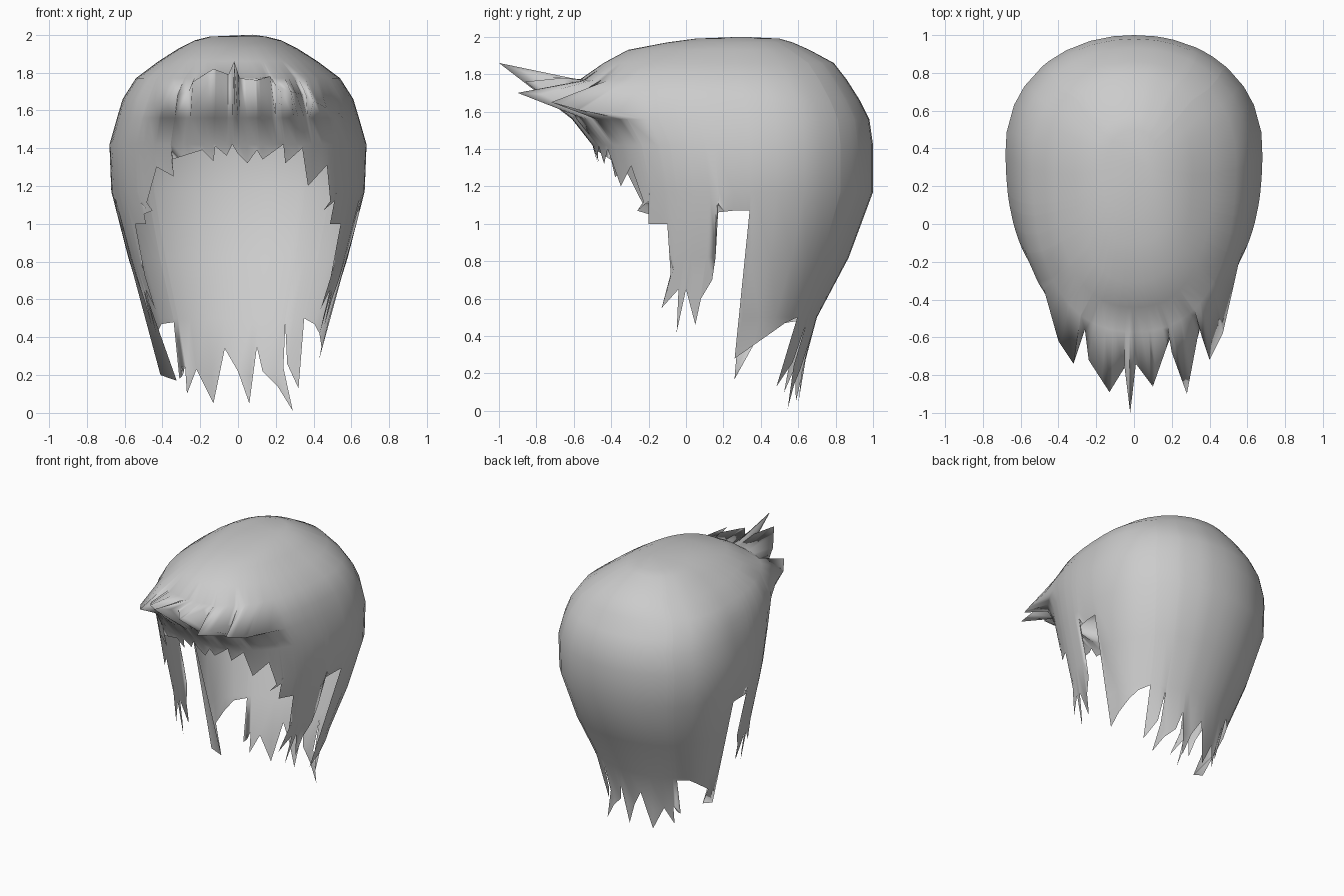
import bpy, bmesh, math
from mathutils import Vector

if "Cube" in bpy.data.objects:
    bpy.data.objects.remove(bpy.data.objects["Cube"])

mat = bpy.data.materials.new("hair grey")
mat.use_nodes = True
GREY = (0.6, 0.6, 0.6, 1)
mat.diffuse_color = GREY
mat.node_tree.nodes["Principled BSDF"].inputs["Base Color"].default_value = GREY

# Horizontal sections: height, half width, front y, widest y, back y
RINGS = [(1.99, .15, .05, .3, .5), (1.97, .23, -.1, .3, .57), (1.93, .31, -.31, .3, .66),
         (1.86, .42, -.44, .32, .79), (1.77, .54, -.57, .35, .86), (1.66, .61, -.61, .38, .93),
         (1.56, .64, -.61, .4, .98), (1.42, .68, -.5, .4, 1.0), (1.17, .67, -.43, .4, 1.0),
         (.82, .58, -.43, .38, .87), (.5, .48, -.5, .34, .7), (.2, .41, -.56, .28, .62),
         (0, .37, -.57, .27, .6)]
BRIM_ROW = 5
FRONT_POWER, BACK_POWER = 2.4, 2.1


def section(z):
    for a, b in zip(RINGS, RINGS[1:]):
        if z >= b[0]:
            t = (a[0] - z) / (a[0] - b[0])
            return [p + (q - p) * t for p, q in zip(a[1:], b[1:])]
    return RINGS[-1][1:]


def shell_point(phi, z):
    """Point on the hair surface; phi is 0 at the front, 90 degrees at +x."""
    w, yf, yc, yb = section(z)
    s, c = math.sin(phi), math.cos(phi)
    e = 2 / (FRONT_POWER if c > 0 else BACK_POWER)
    d = abs(c) ** e
    y = yc - d * (yc - yf) if c > 0 else yc + d * (yb - yc)
    return Vector((math.copysign(abs(s) ** e, s) * w, y, z))


def angle(kind, v, z):
    """Angle at which the surface passes x = v (front, back) or y = v (side)."""
    w, yf, yc, yb = section(z)
    if kind == "s":
        u = (yc - v) / (yc - yf) if v < yc else (yc - v) / (yb - yc)
        power = FRONT_POWER if v < yc else BACK_POWER
    else:
        u = v / w
        power = FRONT_POWER if kind == "f" else BACK_POWER
    u = max(-1, min(1, u))
    u = math.copysign(abs(u) ** (power / 2), u)
    if kind == "s":
        return math.acos(u)
    return math.asin(u) if kind == "f" else math.pi - math.asin(u)


# Jagged lower edge: front fringe, side strand, notch, back curtain
# (region, x or y, height, optional outward lean of the tip in x)
SIDE = [("s", -.26, 1.07), ("s", -.2, 1.12), ("s", -.2, 1.0), ("s", -.1, 1.0), ("s", -.08, .7),
        ("s", -.13, .55), ("s", -.04, .65), ("s", -.05, .42), ("s", .0, .65), ("s", .05, .46),
        ("s", .08, .6), ("s", .14, .7), ("s", .16, 1.06), ("s", .25, 1.07), ("s", .34, 1.07)]
CURTAIN = [("s", .36, .35), ("s", .46, .42), ("s", .53, .47)]
LEFT = [("f", .0, 1.37), ("f", .05, 1.32), ("f", .1, 1.39), ("f", .13, 1.34), ("f", .24, 1.42),
        ("f", .25, 1.32), ("f", .34, 1.4), ("f", .37, 1.2), ("f", .47, 1.31), ("f", .49, 1.1),
        ("f", .52, 1.16)] + SIDE + [("s", .26, .28)] + CURTAIN + [
        ("b", .35, .5), ("b", .32, .13), ("b", .26, .26), ("b", .25, .47), ("b", .24, .24),
        ("b", .22, .01, .07), ("b", .19, .14, .02), ("b", .13, .22), ("b", .1, .35),
        ("b", .06, .05)]
RIGHT = [("f", .03, 1.42), ("f", .06, 1.36), ("f", .12, 1.41), ("f", .13, 1.33), ("f", .19, 1.39),
         ("f", .35, 1.34), ("f", .34, 1.25), ("f", .43, 1.3), ("f", .48, 1.12), ("f", .5, 1.05)
         ] + SIDE + [("s", .26, .17, -.08)] + CURTAIN + [
         ("b", .34, .48), ("b", .31, .18), ("b", .28, .25), ("b", .27, .1), ("b", .22, .23),
         ("b", .13, .05), ("b", .07, .34), ("b", .0, .22)]


def columns(keys, side):
    """Angle and lowest point of each column of the shell, on one side."""
    out, last = [], -1
    for kind, v, z, *lean in keys:
        a = angle(kind, v, z)
        last = max(a, last + .006)
        p = shell_point(a, z)
        p.x = (p.x + sum(lean)) * side
        out.append((last * side, p))
    return out


cols = columns(RIGHT, -1)[::-1] + columns(LEFT, 1)

# Spiky brim over the forehead: tips and valleys
BRIM = [(-.49, -.3, 1.62), (-.4, -.62, 1.65), (-.32, -.74, 1.68), (-.26, -.56, 1.7),
        (-.24, -.72, 1.75), (-.13, -.89, 1.82), (-.05, -.76, 1.79), (-.02, -1, 1.86),
        (.01, -.74, 1.77), (.1, -.86, 1.76), (.17, -.66, 1.78), (.19, -.57, 1.74),
        (.2, -.68, 1.73), (.28, -.9, 1.7), (.35, -.53, 1.68), (.36, -.6, 1.68),
        (.4, -.72, 1.65), (.47, -.58, 1.61), (.52, -.36, 1.6)]
brim = [(angle("f", p[0], 1.66), Vector(p)) for p in BRIM]


def along(path, phi):
    """Point on a list of (angle, point), or None outside it."""
    for (a, p), (b, q) in zip(path, path[1:]):
        if a <= phi <= b:
            return p.lerp(q, (phi - a) / (b - a))
    return None


cols = sorted(cols + [(a, along(cols, a)) for a, _ in brim], key=lambda c: c[0])

# Hair shell: one column of vertices per edge point, cut off at its height
bm = bmesh.new()
crown = bm.verts.new((.08, .3, 2))
grid = []
for phi, end in cols:
    col = []
    for row, ring in enumerate(RINGS):
        if ring[0] > end.z + .005:
            p = along(brim, phi) if row == BRIM_ROW else None
            col.append(bm.verts.new(p or shell_point(phi, ring[0])))
    last = bm.verts.new(end)
    grid.append(col + [last] * (len(RINGS) + 1 - len(col)))
for i, a in enumerate(grid):
    b = grid[(i + 1) % len(grid)]
    bm.faces.new((crown, a[0], b[0]))
    for k in range(len(RINGS)):
        quad = list(dict.fromkeys((a[k], a[k + 1], b[k + 1], b[k])))
        if len(quad) > 2:
            bm.faces.new(quad)
bmesh.ops.recalc_face_normals(bm, faces=bm.faces[:])
me = bpy.data.meshes.new("hair_shell")
bm.to_mesh(me)
bm.free()
me.materials.append(mat)
me.shade_smooth()
bpy.context.collection.objects.link(bpy.data.objects.new("hair_shell", me))
